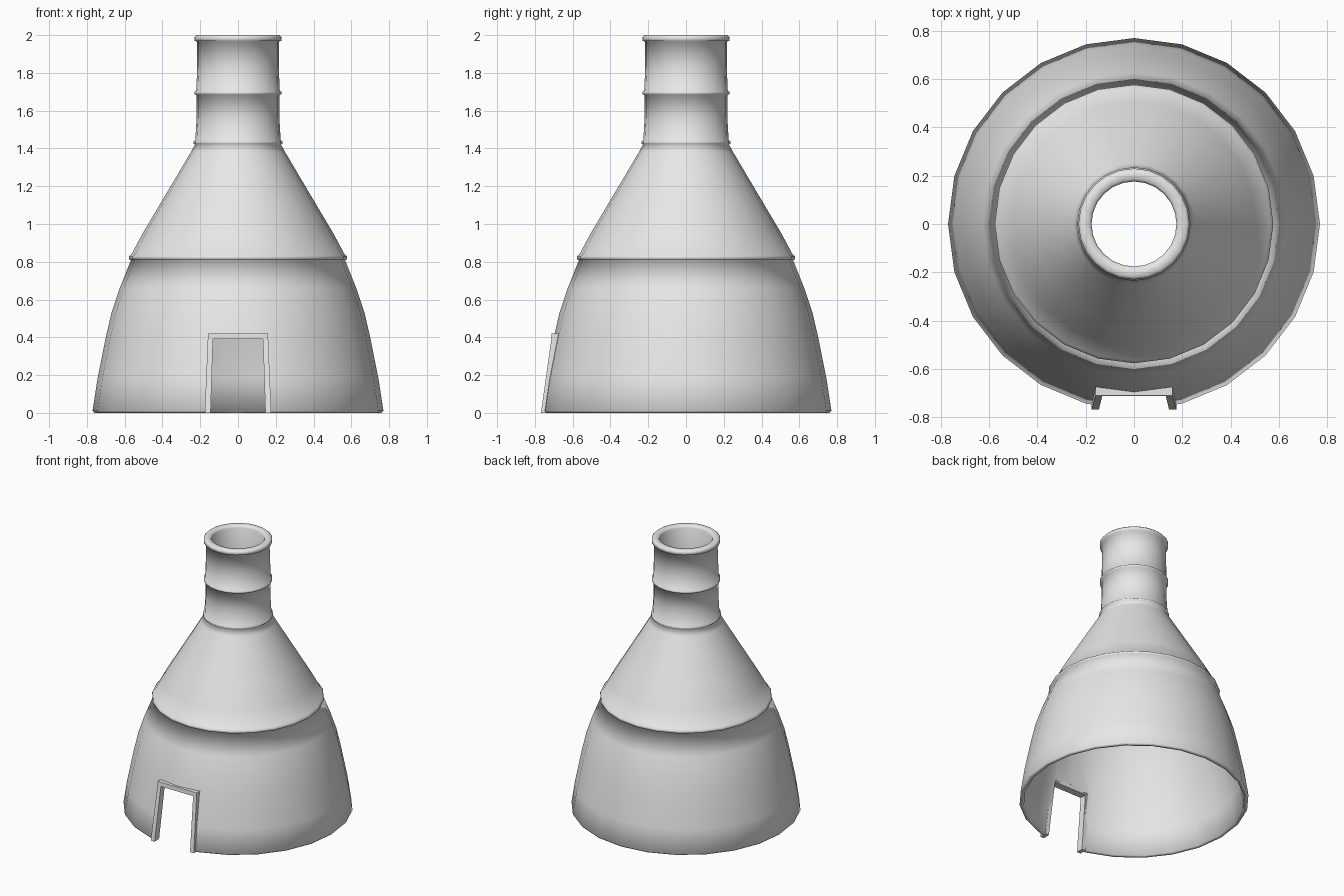
import bpy, bmesh, math

cube = bpy.data.objects.get("Cube")
if cube:
    bpy.data.objects.remove(cube)

SEGMENTS = 24

clay = bpy.data.materials.new("plain_grey")
clay.use_nodes = True
GREY = (0.8, 0.8, 0.8, 1)
clay.diffuse_color = GREY
clay.node_tree.nodes["Principled BSDF"].inputs["Base Color"].default_value = GREY


def finish(name, bm):
    """Turn a bmesh into a named object."""
    bmesh.ops.recalc_face_normals(bm, faces=bm.faces)
    mesh = bpy.data.meshes.new(name)
    bm.to_mesh(mesh)
    bm.free()
    mesh.materials.append(clay)
    obj = bpy.data.objects.new(name, mesh)
    bpy.context.collection.objects.link(obj)
    return obj


def lathe(name, profile):
    """Spin a closed (radius, height) profile round the z axis."""
    bm = bmesh.new()
    rings = []
    for r, z in profile:
        angles = [2 * math.pi * i / SEGMENTS for i in range(SEGMENTS)]
        rings.append([bm.verts.new((r * math.cos(a), r * math.sin(a), z)) for a in angles])
    for low, high in zip(rings, rings[1:] + rings[:1]):
        for i in range(SEGMENTS):
            j = (i + 1) % SEGMENTS
            bm.faces.new((low[i], low[j], high[j], high[i])).smooth = True
    return finish(name, bm)


def bar(name, bottom, top):
    """Six-sided bar between two (x0, x1, y0, y1, z) rectangles."""
    bm = bmesh.new()
    ends = []
    for x0, x1, y0, y1, z in (bottom, top):
        ends.append([bm.verts.new((x, y, z)) for x, y in ((x0, y0), (x1, y0), (x1, y1), (x0, y1))])
    low, high = ends
    bm.faces.new(low[::-1])
    bm.faces.new(high)
    for i in range(4):
        j = (i + 1) % 4
        bm.faces.new((low[i], low[j], high[j], high[i]))
    return finish(name, bm)


# Hollow body: bowed base, ledge, cone and banded chimney, then back down inside
outside = [
    (0.76, 0), (0.77, 0.01), (0.744, 0.18), (0.70, 0.40), (0.67, 0.53), (0.626, 0.66),
    (0.566, 0.81), (0.577, 0.813), (0.577, 0.83), (0.565, 0.838),
    (0.505, 0.95), (0.41, 1.11), (0.315, 1.27), (0.25, 1.38), (0.228, 1.42),
    (0.235, 1.425), (0.235, 1.437), (0.226, 1.445), (0.219, 1.56), (0.219, 1.683),
    (0.23, 1.687), (0.23, 1.70), (0.221, 1.706), (0.216, 1.83), (0.216, 1.965),
    (0.23, 1.97), (0.23, 1.99), (0.22, 2.0),
]
inside = [
    (0.185, 2.0), (0.176, 1.985), (0.18, 1.44), (0.22, 1.37), (0.38, 1.11),
    (0.535, 0.83), (0.60, 0.66), (0.67, 0.40), (0.715, 0.18), (0.74, 0.005),
]
body = lathe("kiln_body", outside + inside)

# Doorway cut through the front wall
cutter = bar("doorway_cutter", (-0.155, 0.155, -1, -0.4, -0.1), (-0.14, 0.14, -1, -0.4, 0.40))
cutter.hide_render = True
cutter.hide_set(True)
cut = body.modifiers.new("doorway", 'BOOLEAN')
cut.object = cutter
cut.operation = 'DIFFERENCE'
cut.solver = 'EXACT'
bpy.context.view_layer.objects.active = body
bpy.ops.object.modifier_apply(modifier=cut.name)
bpy.data.objects.remove(cutter)

# Keep only the doorway edges sharp; the rest of the body is smooth
bm = bmesh.new()
bm.from_mesh(body.data)
for edge in bm.edges:
    at_door = all(v.co.y < -0.6 and abs(v.co.x) < 0.16 and v.co.z < 0.45 for v in edge.verts)
    if at_door and edge.calc_face_angle(0) > math.radians(40):
        edge.smooth = False
for face in bm.faces:
    centre = face.calc_center_median()
    if centre.y < -0.6 and abs(centre.x) < 0.156 and centre.z < 0.401:
        face.smooth = False
bm.to_mesh(body.data)
bm.free()

# Raised frame round the doorway: two leaning jambs and a lintel
for side, name in ((-1, "right_door_jamb"), (1, "left_door_jamb")):
    bar(name,
        (side * 0.145, side * 0.176, -0.768, -0.715, 0),
        (side * 0.132, side * 0.16, -0.713, -0.665, 0.39))
bar("door_lintel", (-0.16, 0.16, -0.713, -0.66, 0.39), (-0.16, 0.16, -0.711, -0.655, 0.42))
